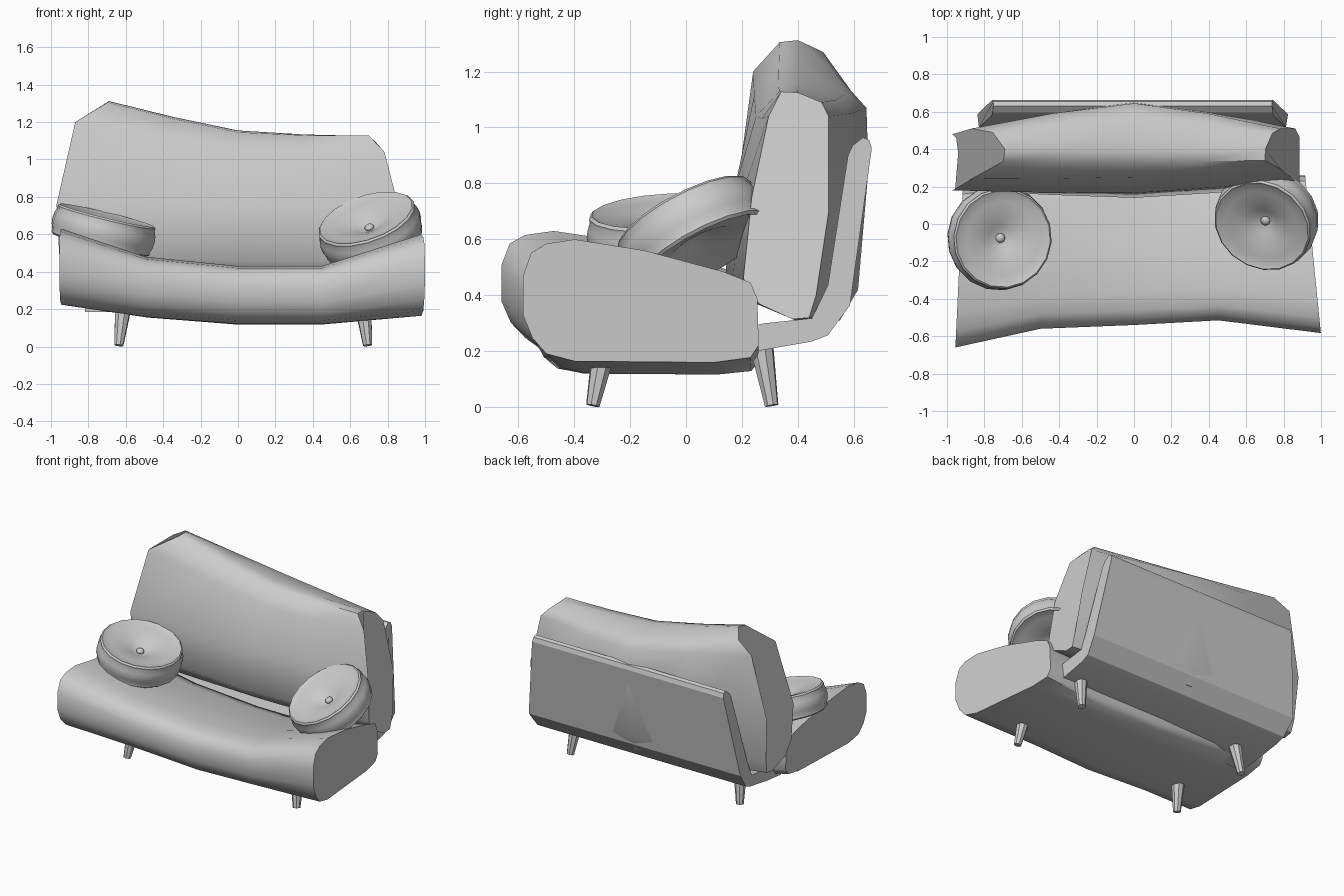
import bpy, bmesh, math
from mathutils import Vector

if "Cube" in bpy.data.objects:
    bpy.data.objects.remove(bpy.data.objects["Cube"])


def finish(bm, name, angle=35):
    bmesh.ops.recalc_face_normals(bm, faces=bm.faces)
    me = bpy.data.meshes.new(name)
    bm.to_mesh(me)
    bm.free()
    ob = bpy.data.objects.new(name, me)
    bpy.context.collection.objects.link(ob)
    bpy.ops.object.select_all(action='DESELECT')
    ob.select_set(True)
    bpy.context.view_layer.objects.active = ob
    bpy.ops.object.shade_smooth_by_angle(angle=math.radians(angle))
    return ob


def loft(name, sections, angle=35):
    bm = bmesh.new()
    rings = [[bm.verts.new(p) for p in s] for s in sections]
    n = len(rings[0])
    for a, b in zip(rings, rings[1:]):
        for i in range(n):
            j = (i + 1) % n
            bm.faces.new((a[i], a[j], b[j], b[i]))
    bm.faces.new(rings[0])
    bm.faces.new(rings[-1])
    return finish(bm, name, angle)


def interp(table, v):
    if v <= table[0][0]:
        return table[0][1]
    for (a, fa), (b, fb) in zip(table, table[1:]):
        if v <= b:
            return fa + (fb - fa) * (v - a) / (b - a)
    return table[-1][1]


# Seat: one rounded profile swept through five stations
# profile = (y from front 0 to back 1, z from bottom 0 to top 1)
seat_profile = [(0.0, .39), (0.0, .7), (.035, .89), (.1, .965), (.22, 1), (.515, .91),
                (.846, .74), (.965, .65), (.994, .52), (1, .14), (.965, .04), (.81, 0),
                (.22, .01), (.1, .07), (.04, .2)]
# station = x at front, x at back, front y, back y, bottom z, top z
seat_stations = [(-.955, -.915, -.66, .19, .22, .63), (-.5, -.48, -.56, .24, .155, .48),
                 (0, 0, -.54, .26, .117, .43), (.45, .44, -.515, .26, .117, .43),
                 (.999, .915, -.583, .26, .16, .60)]
loft("seat", [[(x0 + (x1 - x0) * u, yf + (yb - yf) * u, zb + (zt - zb) * v)
               for u, v in seat_profile]
              for x0, x1, yf, yb, zb, zt in seat_stations], 45)

# Backrest: slanted taller left end, deep middle, slanted right end
left = [(.335, 1.305), (.40, 1.312), (.49, 1.27), (.51, 1.2), (.48, .76), (.46, .45),
        (.44, .36), (.38, .35), (.24, .4), (.185, .5), (.18, .76), (.24, 1.2)]
mid = [(.33, 1.145), (.40, 1.155), (.57, 1.12), (.645, 1.07), (.652, .85), (.615, .42),
       (.55, .31), (.40, .31), (.25, .37), (.14, .46), (.165, .75), (.25, 1.04)]
right = [(.34, 1.128), (.40, 1.125), (.485, 1.09), (.51, 1.04), (.51, .7), (.465, .4),
         (.44, .32), (.38, .315), (.26, .37), (.205, .46), (.235, .75), (.295, 1.04)]
left_x = [(.35, -.94), (.72, -.98), (.78, -.965), (1.2, -.87), (1.31, -.69)]
right_x = [(.3, .885), (.5, .885), (.82, .85), (1.05, .78), (1.128, .70)]
L = [Vector((interp(left_x, z), y, z)) for y, z in left]
M = [Vector((0, y, z)) for y, z in mid]
R = [Vector((interp(right_x, z), y, z)) for y, z in right]


def between(a, b, far):
    # halfway section, gently curved through the middle one
    out = []
    for p, q, r in zip(a, b, far):
        v = (p + q) / 2
        v.yz = v.yz + .4 * (.25 * q - .125 * (p + r)).yz
        out.append(v)
    return out


loft("backrest", [L, between(L, M, R), M, between(R, M, L), R], 52)

# Bent frame: base shelf and back panel, narrower at the top
frame = [(.1, .185), (.25, .2), (.45, .235), (.507, .257), (.586, .364), (.664, .925),
         (.655, .955), (.632, .964), (.596, .936), (.579, .9), (.507, .436),
         (.45, .318), (.28, .3), (.1, .26)]
half = [(.2, .81), (.4, .835), (.96, .745)]
loft("back_frame", [[(s * interp(half, z) - .007, y, z) for y, z in frame]
                    for s in (-1, 1)], 20)


# Tapered splayed legs
def leg(name, bottom, top):
    d = Vector(top) - Vector(bottom)
    q = d.to_track_quat('Z', 'Y')
    bpy.ops.mesh.primitive_cone_add(vertices=8, radius1=.025, radius2=.046, depth=d.length,
                                    location=(Vector(bottom) + Vector(top)) / 2,
                                    rotation=q.to_euler())
    bpy.context.object.name = name


for s, side in ((-1, "left"), (1, "right")):
    cx = s * .65 + .028
    leg("front_leg_" + side, (cx + s * .015, -.333, .006), (cx - s * .01, -.29, .22))
    leg("rear_leg_" + side, (cx + s * .015, .306, .006), (cx - s * .01, .265, .25))

# Round tufted cushions with a button in the dimple
half_prof = [(.03, .012), (.07, .03), (.13, .052), (.2, .068), (.245, .074),
             (.26, .082), (.27, .072), (.268, .06), (.279, .03)]
prof = half_prof + [(.282, 0)] + [(r, -z) for r, z in reversed(half_prof)]


def cushion(name, loc, normal):
    ang = [2 * math.pi * i / 18 for i in range(18)]
    ob = loft(name, [[(r * math.cos(a), r * math.sin(a), z) for a in ang] for r, z in prof], 40)
    q = Vector(normal).to_track_quat('Z', 'Y')
    ob.location = loc
    ob.rotation_euler = q.to_euler()
    bpy.ops.mesh.primitive_uv_sphere_add(segments=12, ring_count=8, radius=.026,
                                         location=Vector(loc) + q @ Vector((0, 0, .02)),
                                         rotation=q.to_euler())
    b = bpy.context.object
    b.name = name + "_button"
    b.scale.z = .7
    bpy.ops.object.shade_smooth()


cushion("left_cushion", (-.719, -.074, .622), (.235, -.06, .97))
cushion("right_cushion", (.708, .026, .62), (-.30, -.46, .86))
